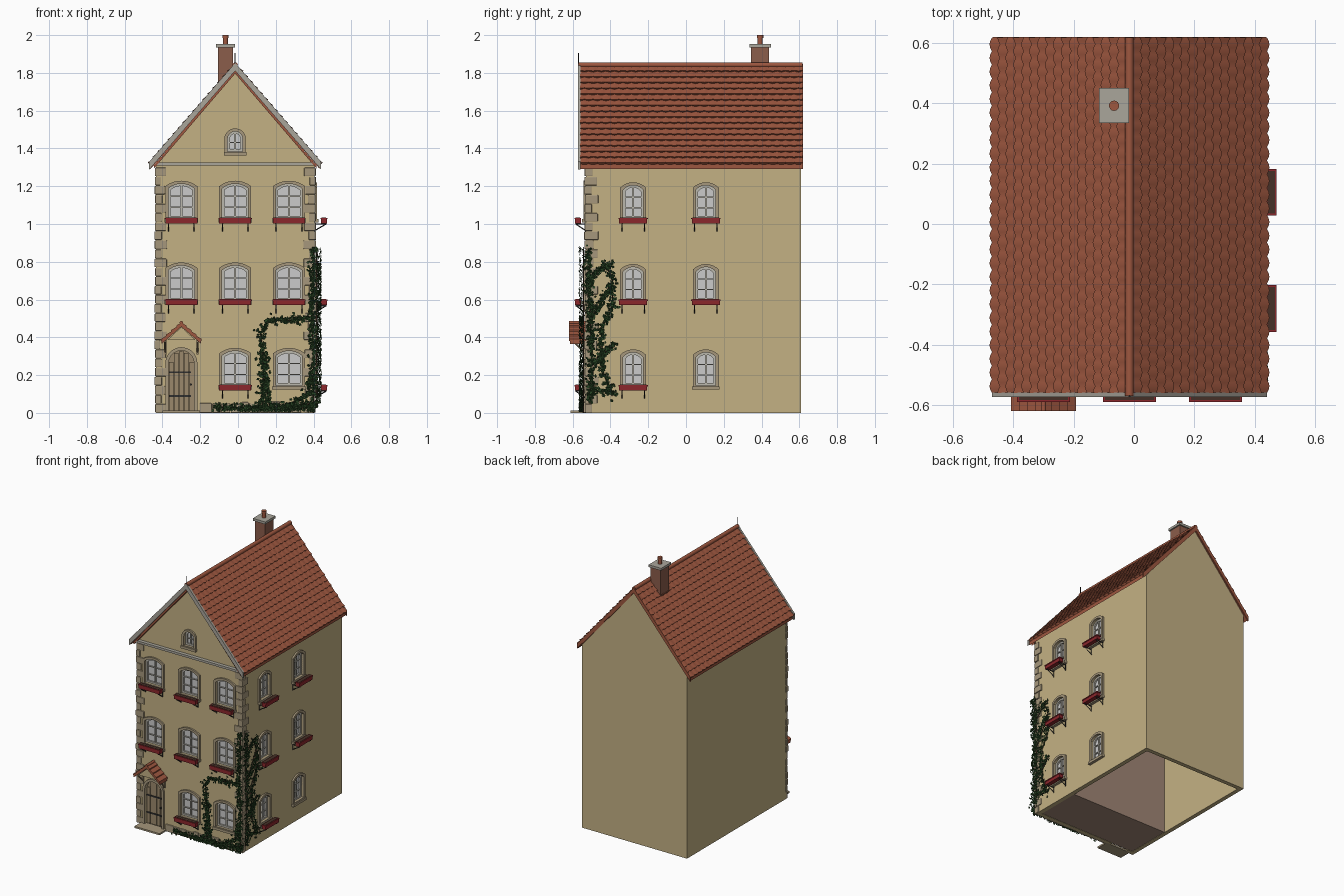
import bpy, bmesh, math, random
from mathutils import Vector, Matrix

if "Cube" in bpy.data.objects:
    bpy.data.objects.remove(bpy.data.objects["Cube"])
random.seed(4)
CX, HW, YF, XR = -0.015, 0.42, -0.53, 0.405      # house axis, half width, front wall y, right wall x
COL = dict(wall=(.55, .44, .23), stone=(.38, .31, .2), roof=(.34, .095, .05), red=(.26, .02, .025), ivy=(.022, .06, .018),
           glass=(.52, .52, .54), frame=(.5, .48, .42), iron=(.03, .03, .03), wood=(.33, .25, .15), soil=(.06, .03, .02),
           brick=(.26, .11, .07), trim=(.4, .38, .33), inner=(.35, .24, .18))
parts = {}


def bm_of(name):
    return parts.setdefault(name, bmesh.new())


def P(face, u, d, z):
    """u along the wall, d outwards from it, z up"""
    return Vector((u, YF - d, z)) if face == 'F' else Vector((XR + d, u, z))


def prism(name, face, outline, d0, d1, hole=None):
    bm, n = bm_of(name), len(outline)
    ring = lambda o, d: [bm.verts.new(P(face, u, d, z)) for u, z in o]
    a, b = ring(outline, d0), ring(outline, d1)
    loops = [(a, b)]
    if hole:
        c, e = ring(hole, d0), ring(hole, d1)
        loops += [(b, e), (e, c), (c, a)]
    else:
        bm.faces.new(a)
        bm.faces.new(b)
    for p, q in loops:
        for i in range(n):
            j = (i + 1) % n
            bm.faces.new((p[i], p[j], q[j], q[i]))


def box(name, face, u0, u1, d0, d1, z0, z1):
    prism(name, face, [(u0, z0), (u1, z0), (u1, z1), (u0, z1)], d0, d1)


def bar(name, p, q, r, seg=4):
    v = q - p
    m = Matrix.Translation((p + q) / 2) @ v.to_track_quat('Z', 'Y').to_matrix().to_4x4()
    bmesh.ops.create_cone(bm_of(name), cap_ends=True, segments=seg, radius1=r, radius2=r, depth=v.length, matrix=m)


def arch(u, z0, w, z1, rise, n=10):
    R = (rise ** 2 + w * w / 4) / (2 * rise)
    a = math.asin(min(1, w / 2 / R))
    pts = [(u - w / 2, z0), (u + w / 2, z0)]
    return pts + [(u + R * math.sin(t), z1 - R + R * math.cos(t)) for t in (a - 2 * a * i / n for i in range(n + 1))]


def window(face, u, z0, w, h, rise, planter, rows=3):
    z1, t = z0 + h, 0.012
    opening = arch(u, z0, w, z1, rise)
    prism('window_cutter', face, opening, -.05, .05)
    prism('window_surrounds', face, arch(u, z0 - .01, w + .032, z1 + .016, rise + .004), -.01, .012, opening)
    prism('window_frames', face, opening, -.026, -.008, arch(u, z0 + t, w - 2 * t, z1 - t, rise - .004))
    prism('window_glass', face, opening, -.027, -.02)
    box('window_frames', face, u - .005, u + .005, -.022, -.01, z0, z1 - .004)
    for i in range(1, rows):
        z = z0 + (h - rise * .3) * i / rows
        box('window_frames', face, u - w / 2, u + w / 2, -.021, -.012, z - .003, z + .003)
    box('window_sills', face, u - w / 2 - .02, u + w / 2 + .02, -.01, .02, z0 - .022, z0 - .004)
    if planter:                                   # flower box on iron brackets
        o, hw = (.027, w / 2 + .016) if face == 'F' else (.035, w / 2 + .022)
        box('flower_boxes', face, u - hw, u + hw, o, o + .03, z0 - .027, z0)
        box('flower_box_rims', face, u - hw - .003, u + hw + .003, o - .002, o + .033, z0 - .004, z0 + .003)
        box('flower_box_soil', face, u - hw + .004, u + hw - .004, o + .003, o + .027, z0, z0 + .005)
        for s in (-1, 1):
            k = u + s * hw * .8
            bar('box_brackets', P(face, k, 0, z0 - .03), P(face, k, o + .028, z0 - .03), .003)
            bar('box_brackets', P(face, k, 0, z0 - .066), P(face, k, o + .026, z0 - .03), .003)
            bar('box_brackets', P(face, k, .002, z0 - .07), P(face, k, .002, z0 - .02), .003)


def house(hw, eave, apex):
    return [(CX - hw, 0), (CX + hw, 0), (CX + hw, eave), (CX, apex), (CX - hw, eave)]


# Hollow walls with gables
prism('walls', 'F', house(HW, 1.32, 1.815), -1.14, 0)
inner = house(HW - .03, 1.31, 1.76)
inner[0], inner[1] = (inner[0][0], -.1), (inner[1][0], -.1)
prism('inside_cutter', 'F', inner, -1.11, -.03)
box('inside_floor', 'F', -.41, .38, -.36, -.025, .002, .02)
box('inside_partition', 'F', -.41, .38, -.36, -.34, .002, 1.3)

# Windows: three storeys, gable and right side
for z in (1.03, .597, .145):
    for u in (-.30, -.015, .27):
        if z > .5 or u > -.1:
            window('F', u, z, .138, .183, .025, z > .5 or u < .1)
    for u in (-.28, .105):
        window('R', u, z, .105, .175, .025, z > .5 or u < 0)
window('F', CX, 1.385, .08, .105, .039, False, 2)

# Door, surround, ironwork and step
DX = -.30
door = arch(DX, .012, .135, .33, .066)
prism('window_cutter', 'F', arch(DX, -.02, .135, .33, .066), -.05, .05)
prism('door_surround', 'F', arch(DX, .0, .17, .348, .084), -.01, .012, door)
prism('door', 'F', door, -.028, -.02)
for i in range(5):
    u = DX - .054 + i * .027
    box('door_planks', 'F', u - .012, u + .012, -.021, -.012, .012, .262 + math.sqrt(.066 ** 2 - (abs(u - DX) + .011) ** 2) if i in (1, 2, 3) else .27)
for z in (.09, .215):
    box('door_hinges', 'F', DX - .066, DX + .05, -.013, -.008, z - .005, z + .005)
bar('door_hinges', P('F', DX + .05, -.012, .15), P('F', DX + .05, .004, .15), .006, 8)
box('door_step', 'F', DX - .1, DX + .1, -.01, .082, 0, .012)

# Door canopy
V = lambda c, hw, e, a, t: [(c - hw, e), (c, a), (c + hw, e), (c + hw, e - t), (c, a - t), (c - hw, e - t)]
prism('canopy_roof', 'F', V(DX, .105, .385, .476, .02), 0, .085)
for s in (-1, 1):
    for i in range(4):
        f0, f1 = i / 4, (i + 1) / 4
        q = [(DX + s * .107 * f, .478 - .094 * f) for f in (f0, f1)]
        prism('canopy_tiles', 'F', [q[0], (q[1][0], q[1][1] + .008), (q[1][0], q[1][1] - .004), (q[0][0], q[0][1] - .006)], 0, .089)
    u = DX + s * .085
    bar('canopy_brackets', P('F', u, .0, .378), P('F', u, .075, .378), .006)
    bar('canopy_brackets', P('F', u, .0, .315), P('F', u, .065, .376), .005)
    box('canopy_brackets', 'F', u - .006, u + .006, 0, .01, .31, .385)
prism('canopy_gable', 'F', [(DX - .075, .385), (DX + .075, .385), (DX, .455)], 0, .07)
bar('canopy_ridge', P('F', DX, 0, .478), P('F', DX, .09, .478), .009, 10)

# Corner stones and plinth stones
rows = 27
for i in range(rows):
    z0, z1 = i * 1.3 / rows + .001, (i + 1) * 1.3 / rows - .002
    j = random.uniform(-.006, .006)
    w, w2 = ((.062 + j, .036 + j), (.036 + j, .062 + j))[i % 2]
    o = random.uniform(.005, .01)
    box('corner_stones', 'F', XR + o - w, XR + o, -w2, o, z0, z1)
    box('corner_stones', 'F', CX - HW - o + .002, CX - HW - o + w, -.012, o, z0, z1)
u = -.205
while u < .33:
    w = random.uniform(.04, .07)
    box('plinth_stones', 'F', u, u + w - .003, -.01, random.uniform(.008, .013), 0, random.uniform(.045, .06))
    u += w

# Roof deck, then rows of rippled tiles on both slopes
EX, EZ, RZ = .447, 1.322, 1.838
prism('roof_deck', 'F', V(CX, EX, EZ, RZ, .03), -1.147, .03)
NR, NC = 17, 26
for s in (-1, 1):
    bm = bm_of('roof_tiles')
    down = Vector((s * EX, 0, EZ - RZ))
    nrm = Vector((s * (RZ - EZ), 0, EX)).normalized()
    for r in range(NR):
        prev = None
        for k in range(NC * 4 + 1):
            y = -.56 + 1.178 * k / (NC * 4)
            wv = abs(math.sin(math.pi * k / 4 + math.pi / 2 * (r % 2)))
            top = Vector((CX, y, RZ)) + down * (r / NR)
            low = Vector((CX, y, RZ)) + down * ((r + 1.05 + .16 * wv) / NR)
            cur = [bm.verts.new(v) for v in (top + nrm * (.001 + .003 * wv), low + nrm * (.010 + .005 * wv), low + nrm * -.002)]
            if prev:
                for i in (0, 1):
                    bm.faces.new((prev[i], prev[i + 1], cur[i + 1], cur[i]))
            prev = cur
for i in range(12):                               # ridge tiles
    y0 = -.57 + i * 1.188 / 12
    bar('ridge_tiles', Vector((CX, y0, 1.842)), Vector((CX, y0 + .099, 1.842)), .014, 12)
prism('barge_boards', 'F', V(CX, .455, 1.33, 1.853, .042), .028, .043)
prism('barge_trim', 'F', V(CX, .43, 1.31, 1.812, .016), 0, .03)
prism('back_verge', 'F', V(CX, .453, 1.325, 1.848, .035), -1.15, -1.14)
box('gable_cornice', 'F', CX - .44, CX + .44, -.005, .025, 1.31, 1.326)
bar('finial', Vector((CX, -.57, 1.83)), Vector((CX, -.57, 1.905)), .003, 8)

# Chimney
box('chimney', 'F', -.106, -.026, -.97, -.875, 1.65, 1.94)
box('chimney_cap', 'F', -.116, -.016, -.98, -.865, 1.935, 1.952)
bar('chimney_pot', Vector((-.066, .392, 1.95)), Vector((-.066, .392, 1.988)), .013, 14)
bar('chimney_pot', Vector((-.066, .392, 1.985)), Vector((-.066, .392, 2.0)), .017, 14)

# Ivy: stems along paths with scattered folded leaves
ivy = [('F', [(.13, .02), (.135, .25), (.12, .42), (.16, .49), (.27, .49), (.4, .5)]),
       ('F', [(-.13, .03), (.05, .03), (.2, .035), (.4, .05)]), ('F', [(.0, .02), (.2, .02), (.4, .03)]),
       ('F', [(.4, .0), (.4, .3), (.39, .5), (.4, .7), (.4, .87)]), ('F', [(.17, .03), (.14, .2), (.15, .3)]),
       ('F', [(.28, .05), (.37, .1), (.4, .2)]),
       ('R', [(-.51, .05), (-.5, .3), (-.51, .6), (-.515, .87)]),
       ('R', [(-.39, .09), (-.44, .22), (-.45, .45), (-.39, .55), (-.39, .72), (-.44, .8)]),
       ('R', [(-.52, .68), (-.46, .76), (-.39, .79)]), ('R', [(-.51, .12), (-.38, .11)]),
       ('R', [(-.5, .25), (-.43, .32), (-.38, .37)]), ('R', [(-.5, .5), (-.43, .62), (-.4, .68)])]
for face, path in ivy:
    for (u0, z0), (u1, z1) in zip(path, path[1:]):
        bar('ivy_stems', P(face, u0, .012, z0), P(face, u1, .012, z1), .003)
        for _ in range(int(480 * math.hypot(u1 - u0, z1 - z0))):
            t = random.random()
            c = P(face, u0 + (u1 - u0) * t + random.gauss(0, .011), random.uniform(.01, .034),
                  max(.012, z0 + (z1 - z0) * t + random.gauss(0, .011)))
            rot = Matrix.Rotation(random.uniform(0, 6.28), 3, P(face, 0, 1, 0) - P(face, 0, 0, 0))
            L = random.uniform(.007, .011)
            q = [c + rot @ (P(face, a * L, b * L + random.uniform(-.003, .003), e * L) - P(face, 0, 0, 0))
                 for a, b, e in ((0, 0, -1), (.8, .4, 0), (0, 0, 1), (-.8, .4, 0))]
            v = [bm_of('ivy_leaves').verts.new(p) for p in q]
            for tri in ((0, 1, 2), (0, 2, 3)):
                bm_of('ivy_leaves').faces.new([v[i] for i in tri])

# Turn the collected parts into objects
paint = dict(walls='wall', inside_floor='inner', inside_partition='inner', window_surrounds='stone', window_frames='frame',
             window_glass='glass', window_sills='stone', flower_boxes='red', flower_box_rims='red', flower_box_soil='soil',
             box_brackets='iron', door_surround='stone', door='wood', door_planks='wood', door_hinges='iron', door_step='stone',
             canopy_roof='roof', canopy_tiles='roof', canopy_brackets='wood', canopy_gable='wall', canopy_ridge='roof',
             corner_stones='stone', plinth_stones='stone', roof_deck='roof', roof_tiles='roof', ridge_tiles='roof',
             barge_boards='trim', barge_trim='roof', back_verge='roof', gable_cornice='trim', finial='iron', chimney='brick',
             chimney_cap='trim', chimney_pot='roof', ivy_stems='soil', ivy_leaves='ivy')
mats = {}
for k, c in COL.items():
    mats[k] = bpy.data.materials.new(k)
    mats[k].diffuse_color = (*c, 1)
objs = {}
for name, bm in parts.items():
    bmesh.ops.recalc_face_normals(bm, faces=bm.faces)
    me = bpy.data.meshes.new(name)
    bm.to_mesh(me)
    bm.free()
    ob = objs[name] = bpy.data.objects.new(name, me)
    bpy.context.collection.objects.link(ob)
    if name in paint:
        me.materials.append(mats[paint[name]])


def activate(ob):
    bpy.ops.object.select_all(action='DESELECT')
    ob.select_set(True)
    bpy.context.view_layer.objects.active = ob


for name in ('corner_stones', 'plinth_stones'):
    b = objs[name].modifiers.new('rounding', 'BEVEL')
    b.width, b.segments = .004, 2
activate(objs['walls'])
for cut in ('inside_cutter', 'window_cutter'):
    m = objs['walls'].modifiers.new(cut, 'BOOLEAN')
    m.operation, m.solver, m.object = 'DIFFERENCE', 'EXACT', objs[cut]
    bpy.ops.object.modifier_apply(modifier=m.name)
    bpy.data.objects.remove(objs[cut])
for name in ('ridge_tiles', 'chimney_pot', 'canopy_ridge', 'finial', 'roof_tiles'):
    activate(objs[name])
    bpy.ops.object.shade_smooth_by_angle(angle=math.radians(40))

for m in bpy.data.materials:
    if m.users and not m.is_grease_pencil:
        m.use_nodes = True
        m.node_tree.nodes["Principled BSDF"].inputs["Base Color"].default_value = m.diffuse_color
